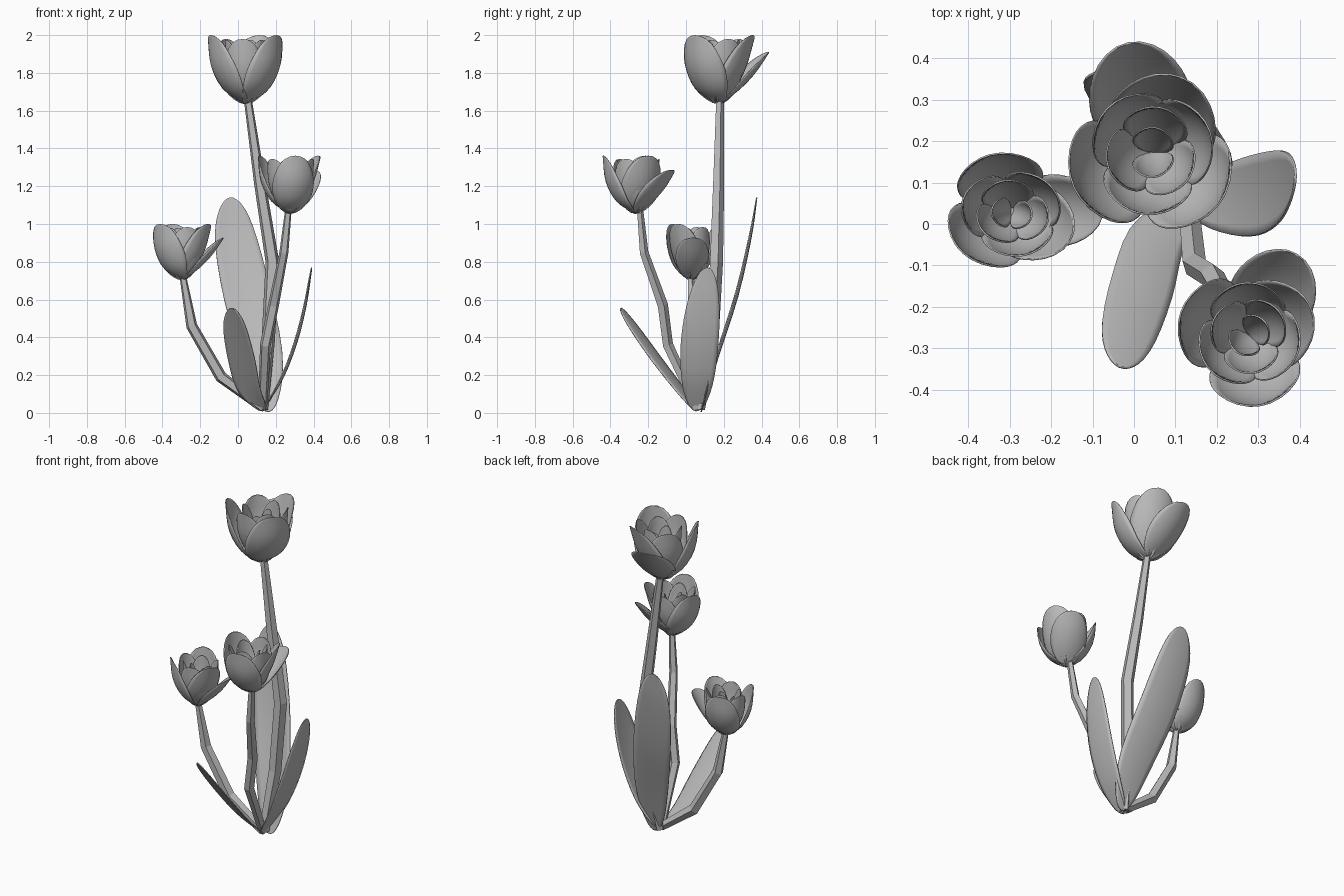
import bpy, bmesh, math
from mathutils import Vector, Matrix

if "Cube" in bpy.data.objects:
    bpy.data.objects.remove(bpy.data.objects["Cube"])

grey = bpy.data.materials.new("plain_grey")
grey.diffuse_color = (0.5, 0.5, 0.5, 1)
grey.use_nodes = True
grey.node_tree.nodes["Principled BSDF"].inputs["Base Color"].default_value = grey.diffuse_color


def finish(name, bm, smooth, thickness=0):
    bmesh.ops.remove_doubles(bm, verts=bm.verts, dist=1e-5)
    bmesh.ops.recalc_face_normals(bm, faces=bm.faces)
    for f in bm.faces:
        f.smooth = smooth
    me = bpy.data.meshes.new(name)
    bm.to_mesh(me)
    bm.free()
    me.materials.append(grey)
    ob = bpy.data.objects.new(name, me)
    bpy.context.collection.objects.link(ob)
    if thickness:
        mod = ob.modifiers.new("thickness", 'SOLIDIFY')
        mod.thickness = thickness
        mod.offset = 0
    return ob


def along(pts, t):
    """Smooth curve through the points, t from 0 to 1."""
    p = [Vector(q) for q in pts]
    p = [2 * p[0] - p[1]] + p + [2 * p[-1] - p[-2]]
    n = len(p) - 3
    i = min(int(t * n), n - 1)
    u = t * n - i
    a, b, c, d = p[i:i + 4]
    return 0.5 * (2 * b + (c - a) * u + (2 * a - 5 * b + 4 * c - d) * u ** 2
                  + (3 * b - a - 3 * c + d) * u ** 3)


def blade(bm, pts, side, half_width, bend, matrix, skew=0.85, rows=14, cols=10):
    """Oval sheet along a path, cupped across its width with radius bend."""
    side = Vector(side).normalized()
    grid = []
    for i in range(rows + 1):
        u = i / rows
        t = ((1 - math.cos(math.pi * u)) / 2) ** skew
        w = half_width * math.sin(math.pi * u)
        c = along(pts, t)
        tangent = along(pts, min(t + .01, 1)) - along(pts, max(t - .01, 0))
        normal = side.cross(tangent).normalized()
        row = []
        for j in range(cols + 1):
            a = (2 * j / cols - 1) * w / bend
            p = c + side * bend * math.sin(a) + normal * bend * (1 - math.cos(a))
            row.append(bm.verts.new(matrix @ p))
        grid.append(row)
    for i in range(rows):
        for j in range(cols):
            bm.faces.new((grid[i][j], grid[i][j + 1], grid[i + 1][j + 1], grid[i + 1][j]))


# Petal kinds: profile as (radius, height), half width, cup radius
CUP = [(0, 0), (.115, .075), (.185, .2), (.205, .365)], .15, .165
REAR = [(0, 0), (.085, .09), (.145, .2), (.195, .365)], .15, .17
OPEN = [(0, 0), (.1, .07), (.19, .16), (.27, .275)], .135, .18
MID = [(0, 0), (.085, .08), (.135, .19), (.15, .345)], .125, .13
THIRD = [(0, .01), (.065, .1), (.1, .2), (.11, .34)], .09, .095
INNER = [(0, .02), (.035, .1), (.055, .19), (.06, .305)], .06, .055
PETALS = [(CUP, -38), (CUP, -155), (REAR, 68), (OPEN, 102),
          (MID, -97), (MID, 20), (MID, 135),
          (THIRD, -40), (THIRD, 80), (THIRD, 200),
          (INNER, -80), (INNER, 80)]


def flower(name, loc, scale, turn, squash=1.0):
    bm = bmesh.new()
    # squash acts across the direction of the open petal
    place = (Matrix.Translation(loc) @ Matrix.Rotation(math.radians(turn), 4, 'Z')
             @ Matrix.Diagonal((scale * squash, scale, scale, 1)))
    for (profile, width, bend), ang in PETALS:
        path = [(r, 0, z) for r, z in profile]
        blade(bm, path, (0, -1, 0), width, bend,
              place @ Matrix.Rotation(math.radians(ang), 4, 'Z'))
    finish(name, bm, True, 0.004)


def stem(name, pts, radii, sides=5):
    bm = bmesh.new()
    pts = [Vector(p) for p in pts]
    rings = []
    for i, p in enumerate(pts):
        d = (pts[min(i + 1, len(pts) - 1)] - pts[max(i - 1, 0)]).normalized()
        x = (Vector((0, 1, 0)) - d * d.y).normalized()
        y = d.cross(x)
        rings.append([bm.verts.new(p + radii[i] * (x * math.cos(k * math.tau / sides)
                                                   + y * math.sin(k * math.tau / sides)))
                      for k in range(sides)])
    for a, b in zip(rings, rings[1:]):
        for k in range(sides):
            m = (k + 1) % sides
            bm.faces.new((a[k], a[m], b[m], b[k]))
    bm.faces.new(rings[0])
    bm.faces.new(rings[-1])
    finish(name, bm, False)


def leaf(name, pts, side, half_width, bend):
    bm = bmesh.new()
    blade(bm, pts, side, half_width, bend, Matrix(), 1.0, 20, 8)
    finish(name, bm, True, 0.006)


# Flower heads
flower("tall_flower", (.042, .173, 1.635), 1.0, 0)
flower("middle_flower", (.277, -.268, 1.055), .84, -43)
flower("low_flower", (-.295, .028, .703), .815, -98, .86)

# Faceted stems
stem("tall_stem", [(.13, .07, .02), (.16, .135, .38), (.182, .158, .8), (.115, .17, 1.22),
                   (.052, .178, 1.66)], [.03, .037, .038, .032, .022])
stem("middle_stem", [(.13, .06, .02), (.145, -.098, .36), (.188, -.125, .57),
                     (.243, -.224, .85), (.267, -.245, 1.08)], [.025, .03, .03, .025, .018])
stem("low_stem", [(.125, .055, .03), (-.09, .045, .19), (-.245, .035, .46),
                  (-.293, .025, .73)], [.025, .033, .031, .018])

# Leaves
leaf("back_leaf", [(.165, .08, .005), (.13, .165, .28), (.05, .275, .62), (-.015, .345, .93),
                   (-.045, .375, 1.14)], (.97, .03, .2), .126, .6)
leaf("right_leaf", [(.13, .055, .01), (.235, .062, .18), (.31, .072, .37), (.36, .09, .57),
                    (.39, .112, .77)], (-.05, -1, 0), -.1, .6)
leaf("front_leaf", [(.13, .055, .01), (.06, -.025, .125), (.022, -.145, .285),
                    (-.013, -.262, .445), (-.035, -.345, .555)], (.92, -.39, 0), .078, .3)
